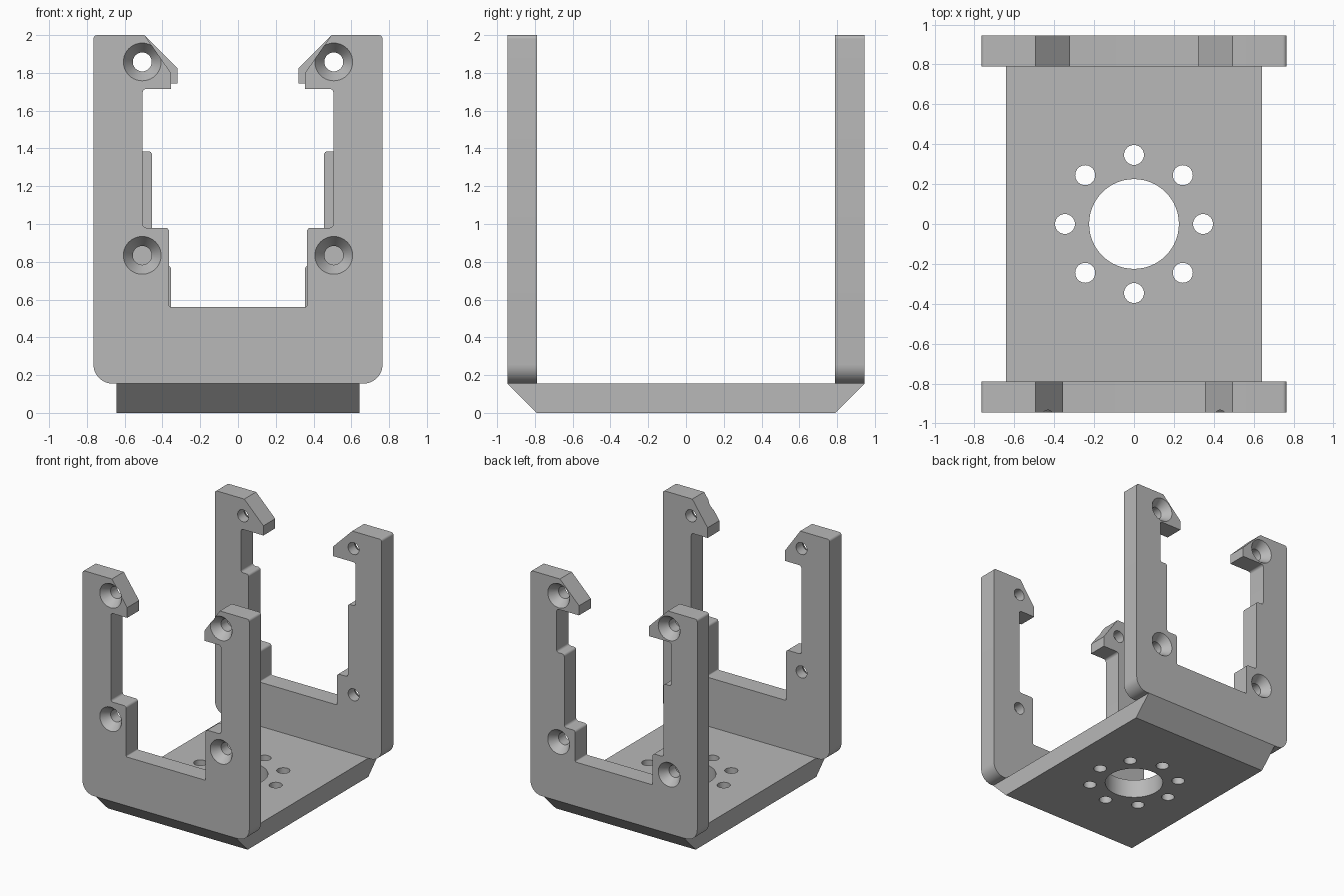
import bpy, bmesh, math
from mathutils import Vector, Matrix

cube = bpy.data.objects.get("Cube")
if cube:
    bpy.data.objects.remove(cube, do_unlink=True)

grey = bpy.data.materials.new("plain grey")
grey.use_nodes = True
COLOUR = (0.48, 0.48, 0.48, 1)
grey.diffuse_color = COLOUR
grey.node_tree.nodes["Principled BSDF"].inputs["Base Color"].default_value = COLOUR


def to_object(bm, name):
    bmesh.ops.recalc_face_normals(bm, faces=bm.faces)
    mesh = bpy.data.meshes.new(name)
    bm.to_mesh(mesh)
    bm.free()
    mesh.materials.append(grey)
    obj = bpy.data.objects.new(name, mesh)
    bpy.context.collection.objects.link(obj)
    return obj


def rounded(corners, steps=8):
    """Turn (x, z, radius) corners into an outline with arcs."""
    out = []
    for i, (x, z, r) in enumerate(corners):
        p = Vector((x, z))
        if not r:
            out.append(p)
            continue
        a = (Vector(corners[i - 1][:2]) - p).normalized()
        b = (Vector(corners[(i + 1) % len(corners)][:2]) - p).normalized()
        half = a.angle(b) / 2
        centre = p + (a + b).normalized() * r / math.sin(half)
        start = p + a * r / math.tan(half) - centre
        end = p + b * r / math.tan(half) - centre
        for k in range(steps + 1):
            out.append(centre + start.lerp(end, k / steps).normalized() * r)
    return out


def prism(name, points, depth):
    """Face from 3D points, extruded along a vector."""
    bm = bmesh.new()
    face = bm.faces.new([bm.verts.new(p) for p in points])
    new = bmesh.ops.extrude_face_region(bm, geom=[face])["geom"]
    bmesh.ops.translate(bm, vec=depth, verts=[v for v in new if isinstance(v, bmesh.types.BMVert)])
    return to_object(bm, name)


def add_lathe(bm, profile, matrix, sides=40):
    """Closed turned solid from (radius, height) pairs."""
    rings = []
    for r, h in profile:
        angles = [math.tau * k / sides for k in range(sides)]
        rings.append([bm.verts.new(matrix @ Vector((r * math.cos(t), r * math.sin(t), h)))
                      for t in angles])
    for low, high in zip(rings, rings[1:]):
        for k in range(sides):
            n = (k + 1) % sides
            bm.faces.new((low[k], low[n], high[n], high[k]))
    bm.faces.new(rings[0])
    bm.faces.new(rings[-1])


def cut(obj, bm):
    cutter = to_object(bm, "hole_cutter")
    cutter.hide_render = True
    mod = obj.modifiers.new("holes", "BOOLEAN")
    mod.operation = "DIFFERENCE"
    mod.solver = "EXACT"
    mod.object = cutter
    bpy.ops.object.select_all(action="DESELECT")
    bpy.context.view_layer.objects.active = obj
    obj.select_set(True)
    bpy.ops.object.modifier_apply(modifier=mod.name)
    bpy.data.objects.remove(cutter, do_unlink=True)
    bpy.ops.object.shade_smooth_by_angle(angle=math.radians(25))


OUTER, INNER, TOP, FLOOR = 0.945, 0.79, 2.0, 0.155
HOLE, SINK, SINK_DEPTH = 0.05, 0.1, 0.07
F = 0.02


def side_plate(name, side, inner_edge, hole_heights):
    # Half outline, mirrored across x
    half = inner_edge + [(0.495, TOP, 0), (0.765, TOP, F), (0.765, FLOOR, 0.1)]
    corners = half + [(-x, z, r) for x, z, r in reversed(half)]
    points = [(p.x, side * INNER, p.y) for p in rounded(corners)]
    plate = prism(name, points, (0, side * (OUTER - INNER), 0))

    # Countersunk screw holes, entered from the outer face
    bm = bmesh.new()
    lip = 0.02
    wide = SINK + (SINK - HOLE) / SINK_DEPTH * lip
    turn = Matrix.Rotation(side * math.pi / 2, 4, "X")
    for x in (-0.507, 0.507):
        for z in hole_heights:
            place = Matrix.Translation((x, side * OUTER, z)) @ turn
            add_lathe(bm, [(wide, -lip), (HOLE, SINK_DEPTH), (HOLE, 0.2)], place)
    cut(plate, bm)


# Front plate: one step below a long straight slot
side_plate("front_plate", -1, [
    (0.365, 0.56, 0.01), (0.365, 0.98, F), (0.505, 0.98, F),
    (0.505, 1.715, F), (0.355, 1.715, 0), (0.355, 1.8, 0)], (1.858, 0.834))

# Back plate: two steps and a longer hook
side_plate("back_plate", 1, [
    (0.355, 0.52, 0.01), (0.355, 0.78, F), (0.455, 0.78, F), (0.455, 1.385, F),
    (0.525, 1.385, F), (0.525, 1.745, F), (0.32, 1.745, 0), (0.32, 1.825, 0)], (1.858, 0.645))

# Base plate with sloped ends
W = 0.642
base = prism("base_plate", [(-W, -INNER, 0), (-W, INNER, 0), (-W, OUTER, FLOOR), (-W, -OUTER, FLOOR)],
             (2 * W, 0, 0))

# Central opening and the ring of mounting holes
bm = bmesh.new()
add_lathe(bm, [(0.225, -0.1), (0.225, 0.3)], Matrix(), 64)
for k in range(8):
    t = math.tau * k / 8
    place = Matrix.Translation((0.346 * math.cos(t), 0.346 * math.sin(t), 0))
    add_lathe(bm, [(HOLE, -0.1), (HOLE, 0.3)], place)
cut(base, bm)
